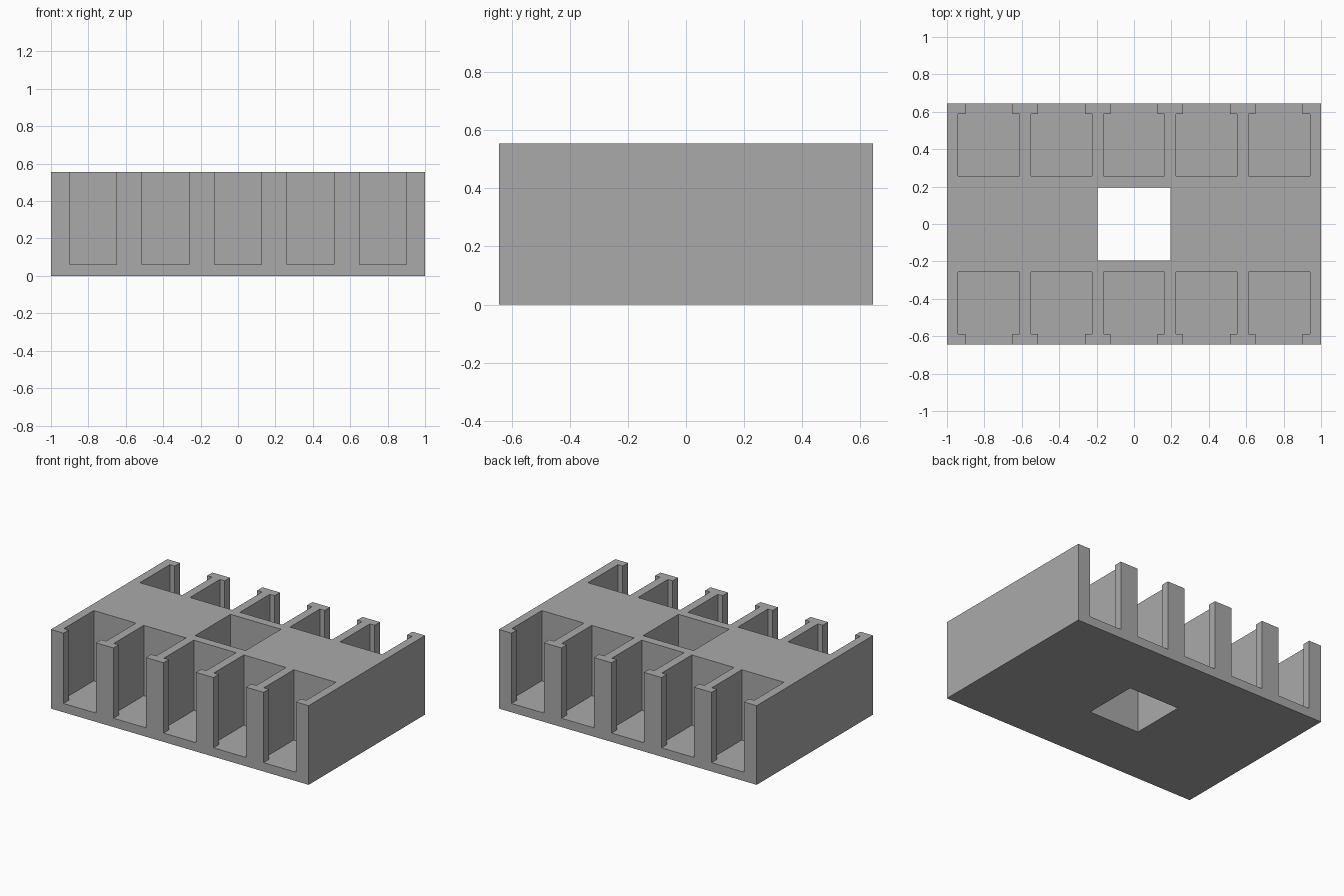
import bpy
import bmesh

if "Cube" in bpy.data.objects:
    bpy.data.objects.remove(bpy.data.objects["Cube"], do_unlink=True)

HALF_X, HALF_Y, HEIGHT = 1.0, 0.645, 0.555
FLOOR = 0.062          # thickness under the bays
PITCH = 0.388          # spacing between bays
BAY_HALF, SLOT_HALF = 0.164, 0.126
BAY_BACK, BAY_FRONT = 0.256, 0.587
HOLE_HALF = 0.196
OVER = 0.1             # cutter overshoot

grey = bpy.data.materials.new("plain grey")
grey.use_nodes = True
colour = (0.4, 0.4, 0.4, 1)
grey.diffuse_color = colour
grey.node_tree.nodes["Principled BSDF"].inputs["Base Color"].default_value = colour


def prism(name, outline, bottom, top):
    """Extrude a flat outline from bottom to top."""
    bm = bmesh.new()
    face = bm.faces.new([bm.verts.new((x, y, bottom)) for x, y in outline])
    grown = bmesh.ops.extrude_face_region(bm, geom=[face])["geom"]
    verts = [v for v in grown if isinstance(v, bmesh.types.BMVert)]
    bmesh.ops.translate(bm, verts=verts, vec=(0, 0, top - bottom))
    bmesh.ops.recalc_face_normals(bm, faces=bm.faces)
    mesh = bpy.data.meshes.new(name)
    bm.to_mesh(mesh)
    bm.free()
    mesh.materials.append(grey)
    obj = bpy.data.objects.new(name, mesh)
    bpy.context.collection.objects.link(obj)
    return obj


def rectangle(hx, hy):
    return [(-hx, -hy), (hx, -hy), (hx, hy), (-hx, hy)]


def carve(target, cutter):
    """Subtract the cutter from the target, then discard it."""
    cutter.hide_render = True
    mod = target.modifiers.new("carve", 'BOOLEAN')
    mod.operation = 'DIFFERENCE'
    mod.solver = 'EXACT'
    mod.object = cutter
    bpy.context.view_layer.objects.active = target
    bpy.ops.object.modifier_apply(modifier=mod.name)
    bpy.data.objects.remove(cutter, do_unlink=True)


# Solid block with a square hole through the middle
rack = prism("rack_block", rectangle(HALF_X, HALF_Y), 0, HEIGHT)
carve(rack, prism("hole_cutter", rectangle(HOLE_HALF, HOLE_HALF), -OVER, HEIGHT + OVER))

# Five open bays with lipped slots along the front and the back
right_half = [(BAY_HALF, BAY_BACK), (BAY_HALF, BAY_FRONT),
              (SLOT_HALF, BAY_FRONT), (SLOT_HALF, HALF_Y + OVER)]
bay = right_half + [(-x, y) for x, y in reversed(right_half)]
for side in (-1, 1):
    for i in range(-2, 3):
        outline = [(x + i * PITCH, y * side) for x, y in bay]
        carve(rack, prism("bay_cutter", outline, FLOOR, HEIGHT + OVER))
